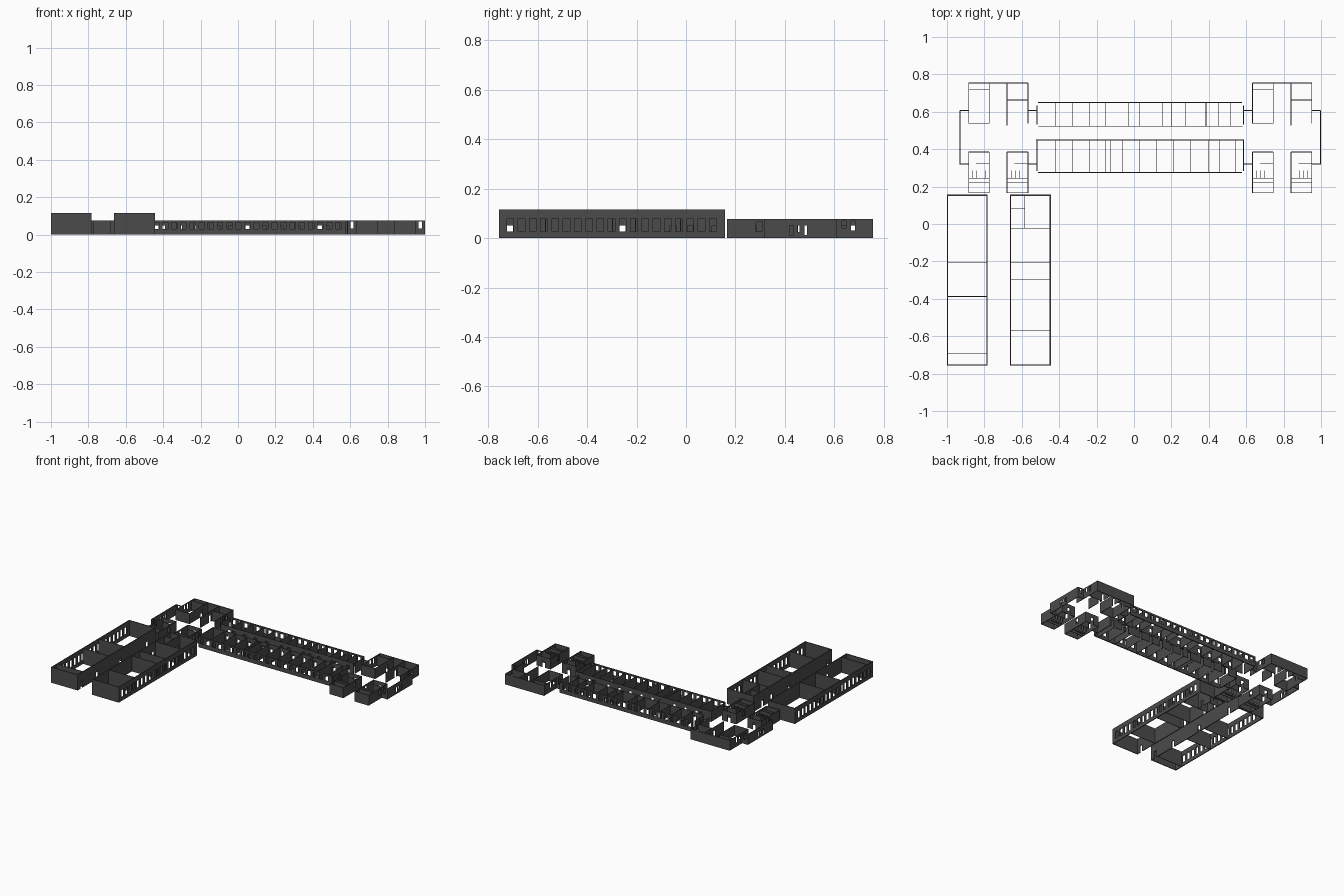
import bpy, bmesh

if "Cube" in bpy.data.objects:
    bpy.data.objects.remove(bpy.data.objects["Cube"])

LOW, TALL = 0.077, 0.115      # wall heights
THICK, THIN = 0.006, 0.003    # wall thicknesses

dark = bpy.data.materials.new("dark_grey")
dark.diffuse_color = (0.07, 0.07, 0.07, 1)
dark.use_nodes = True
dark.node_tree.nodes["Principled BSDF"].inputs["Base Color"].default_value = dark.diffuse_color


def wall(bm, axis, c, a, b, h, t, holes=()):
    """Wall along axis at offset c from a to b; holes = (centre, width, z0, z1)."""
    holes = [o for o in holes if a < o[0] - o[1] / 2 and o[0] + o[1] / 2 < b]
    us = sorted({a, b} | {round(o[0] + s * o[1] / 2, 5) for o in holes for s in (-1, 1)})
    zs = sorted({0, h} | {z for o in holes for z in o[2:]})

    def solid(i, j):
        if not (0 <= i < len(us) - 1 and 0 <= j < len(zs) - 1):
            return False
        u, z = (us[i] + us[i + 1]) / 2, (zs[j] + zs[j + 1]) / 2
        return not any(abs(u - o[0]) < o[1] / 2 and o[2] < z < o[3] for o in holes)

    def quad(*pts):
        bm.faces.new([bm.verts.new((u, v, z) if axis == 'x' else (v, u, z)) for u, v, z in pts])

    p, q = c - t / 2, c + t / 2
    for i in range(len(us) - 1):
        for j in range(len(zs) - 1):
            if not solid(i, j):
                continue
            u, w, z, y = us[i], us[i + 1], zs[j], zs[j + 1]
            for v in (p, q):
                quad((u, v, z), (w, v, z), (w, v, y), (u, v, y))
            for n, e in ((i - 1, u), (i + 1, w)):
                if not solid(n, j):
                    quad((e, p, z), (e, q, z), (e, q, y), (e, p, y))
            for n, e in ((j - 1, z), (j + 1, y)):
                if not solid(i, n):
                    quad((u, p, e), (w, p, e), (w, q, e), (u, q, e))


def part(name, walls):
    bm = bmesh.new()
    for w in walls:
        wall(bm, *w)
    bmesh.ops.remove_doubles(bm, verts=bm.verts, dist=1e-5)
    bmesh.ops.recalc_face_normals(bm, faces=bm.faces)
    me = bpy.data.meshes.new(name)
    bm.to_mesh(me)
    bm.free()
    me.materials.append(dark)
    ob = bpy.data.objects.new(name, me)
    ob.location.y = -0.003      # centres the whole plan
    bpy.context.collection.objects.link(ob)


def windows(first, step, n, w, z0, z1):
    return [(first + i * step, w, z0, z1) for i in range(n)]


def doors(*centres, w=0.022):
    return [(c, w, 0, 0.05) for c in centres]


# Tall classroom blocks
def tall_block(name, x0, x1, windows_left, door_list, cross):
    wins = windows(-0.708, 0.0455, 19, 0.027, 0.027, 0.08)
    drs = doors(*door_list, w=0.024)
    walls = [('y', x0, -0.753, 0.16, TALL, THICK, wins if windows_left else drs),
             ('y', x1, -0.753, 0.16, TALL, THICK, drs if windows_left else wins)]
    walls += [('x', y, x0, x1, TALL, THICK) for y in (-0.75, 0.157)]
    walls += [('x', y, x0, x1, TALL, 0.004) for y in cross]
    part(name, walls)


tall_block("west_block", -0.997, -0.785, True, (-0.708, -0.253, -0.525, 0.058), (-0.202, -0.385, -0.688))
tall_block("east_block", -0.661, -0.448, False, (-0.708, -0.253, -0.05, 0.058),
           (-0.02, -0.202, -0.295, -0.565))
part("east_block_small_rooms", [
    ('y', -0.583, -0.02, 0.157, TALL, THIN, doors(0.02, 0.12)),
    ('x', 0.085, -0.661, -0.583, TALL, THIN)])

# Long middle wing: two rows of rooms either side of a corridor
wins = windows(-0.486, 0.0487, 22, 0.029, 0.03, 0.065)
north = (-0.42, -0.33, -0.24, -0.15, -0.03, 0.03, 0.15, 0.20, 0.275, 0.385, 0.45, 0.515)
south = (-0.42, -0.33, -0.24, -0.15, -0.125, -0.06, 0.03, 0.12, 0.21, 0.30, 0.40, 0.455, 0.545)
part("wing_outer_walls", [('x', y, -0.512, 0.577, LOW, 0.007, wins) for y in (0.278, 0.653)])
part("wing_corridor_walls", [
    ('x', 0.526, -0.51, 0.58, LOW, THIN, doors(-0.437, *[x + 0.02 for x in north if x != 0.45], 0.437)),
    ('x', 0.452, -0.523, 0.585, LOW, 0.004, doors(-0.437, 0.437, *[x + 0.02 for x in south
                                                                   if x not in (-0.15, 0.40)]))])
part("wing_end_walls", [('y', x, a, b, LOW, THICK) for x in (-0.518, 0.585)
                        for a, b in ((0.535, 0.637), (0.287, 0.455))])
part("north_partitions", [('y', x, 0.526, 0.653, LOW, THIN) for x in north])
part("south_partitions", [('y', x, 0.278, 0.452, LOW, THIN) for x in south])


# End pavilions: outer shell is mirrored, the rooms repeat
def pavilion(side, dx, outer, inner):
    w0, w1, e0, e1 = (x + dx for x in (-0.884, -0.774, -0.679, -0.567))
    upper = [(0.642, 0.018, 0.04, 0.07), (0.678, 0.018, 0.03, 0.07)]
    shell = [('x', 0.756, w0, e1, LOW, 0.005),
             ('y', outer, 0.32, 0.611, LOW, 0.005,
              [(0.43, 0.016, 0.012, 0.05), (0.458, 0.01, 0.025, 0.05), (0.488, 0.01, 0.012, 0.05)])]
    # short linking walls with a window each
    edges = (w0, e1)
    for x in (outer, inner):
        near = min(edges, key=lambda e: abs(e - x))
        a, b = sorted((x, near))
        shell += [('x', y, a, b, LOW, 0.005, [((a + b) / 2, 0.018, 0.033, 0.07)]) for y in (0.323, 0.609)]
    part(side + "_pavilion_shell", shell)
    part(side + "_north_rooms", [
        ('y', w0, 0.54, 0.756, LOW, 0.004, upper),
        ('y', w1, 0.54, 0.756, LOW, 0.004, doors(0.678)),
        ('y', e0, 0.53, 0.756, LOW, 0.004, doors(0.642, 0.678)),
        ('y', e1, 0.54, 0.756, LOW, 0.004, upper),
        ('x', 0.541, w0, w1, LOW, 0.004),
        ('x', 0.72, w0, w1, LOW, THIN),
        ('x', 0.667, e0, e1, LOW, 0.005)])
    south_rooms, stalls = [], []
    for a, b in ((w0, w1), (e0, e1)):
        south_rooms += [('y', x, 0.17, 0.388, LOW, 0.004, [(0.298, 0.024, 0.027, 0.065)]) for x in (a, b)]
        south_rooms += [('x', 0.17, a, b, LOW, 0.004),
                        ('x', 0.388, a, b, LOW, 0.004, doors((a + b) / 2)),
                        ('x', 0.328, a + 0.04, b, LOW, 0.004),
                        ('x', 0.248, a, b, LOW, THIN, doors(a + 0.02, b - 0.02, w=0.018)),
                        ('x', 0.223, a, b, LOW, THIN)]
        stalls += [('y', a + k * 0.022, 0.248, 0.288, 0.055, 0.002) for k in (1, 2, 3, 4)]
    part(side + "_south_rooms", south_rooms)
    part(side + "_stall_dividers", stalls)


pavilion("west", 0, -0.93, -0.518)
pavilion("east", 1.518, 0.997, 0.585)
